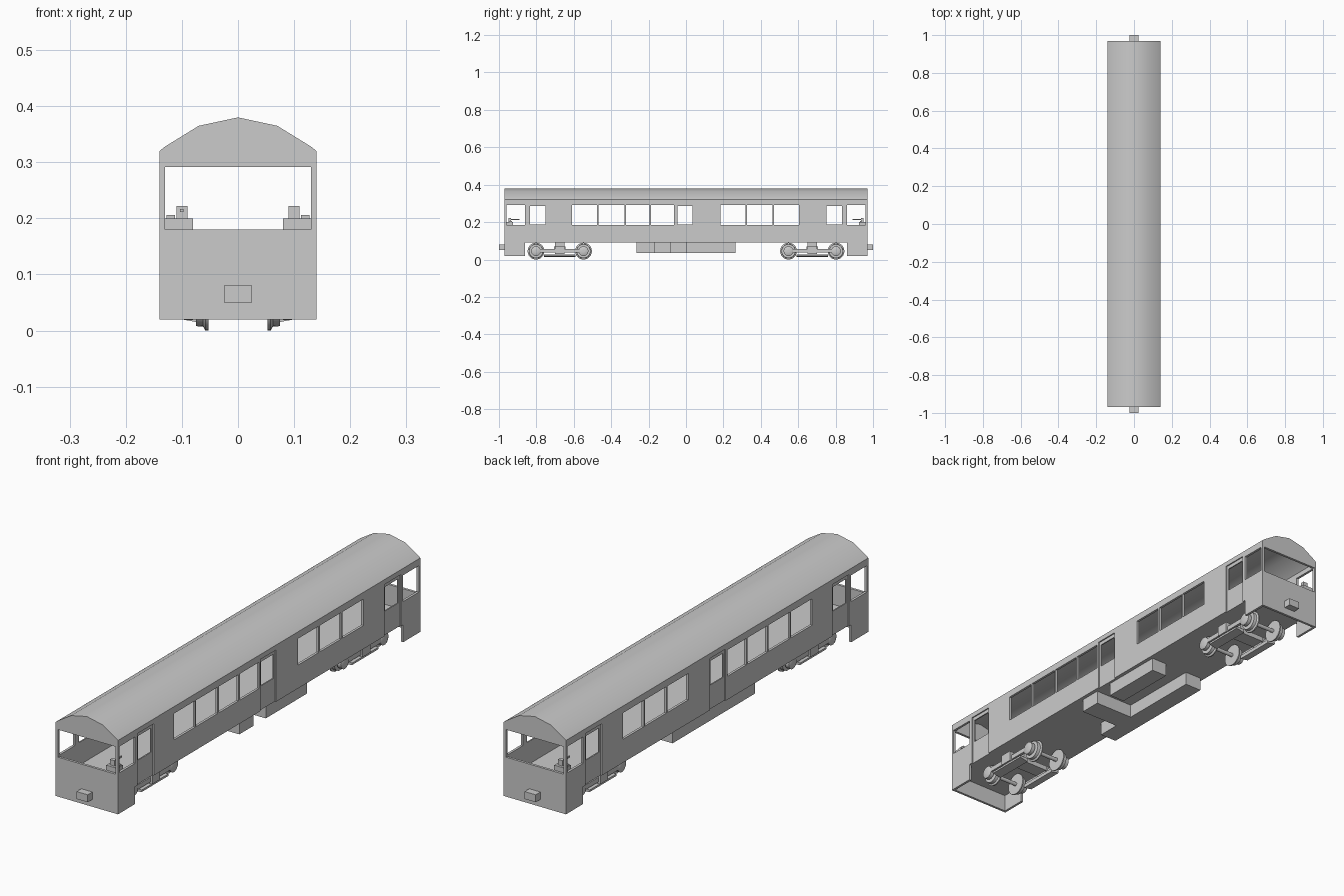
import bpy, bmesh, math
from mathutils import Matrix

if "Cube" in bpy.data.objects:
    bpy.data.objects.remove(bpy.data.objects["Cube"], do_unlink=True)

GREY = (0.6, 0.6, 0.6, 1)
paint = bpy.data.materials.new("plain_grey")
paint.diffuse_color = GREY
paint.use_nodes = True
paint.node_tree.nodes["Principled BSDF"].inputs["Base Color"].default_value = GREY


def finish(name, bm, smooth=None):
    bmesh.ops.recalc_face_normals(bm, faces=bm.faces)
    mesh = bpy.data.meshes.new(name)
    bm.to_mesh(mesh)
    bm.free()
    mesh.materials.append(paint)
    obj = bpy.data.objects.new(name, mesh)
    bpy.context.collection.objects.link(obj)
    if smooth:
        bpy.ops.object.select_all(action="DESELECT")
        obj.select_set(True)
        bpy.context.view_layer.objects.active = obj
        bpy.ops.object.shade_smooth_by_angle(angle=math.radians(smooth))
    return obj


def thicken(bm, vec):
    out = bmesh.ops.extrude_face_region(bm, geom=bm.faces[:])["geom"]
    bmesh.ops.translate(bm, vec=vec, verts=[v for v in out if isinstance(v, bmesh.types.BMVert)])


def box(name, xs, ys, zs):
    bm = bmesh.new()
    bmesh.ops.create_cube(bm, size=1)
    for v in bm.verts:
        v.co = [(a + b) / 2 + c * abs(b - a) for (a, b), c in zip((xs, ys, zs), v.co)]
    return finish(name, bm)


def prism(name, outline, y0, y1, smooth=None):
    """Extrude an x-z outline along y."""
    bm = bmesh.new()
    bm.faces.new([bm.verts.new((x, y0, z)) for x, z in outline])
    thicken(bm, (0, y1 - y0, 0))
    return finish(name, bm, smooth)


def panel(name, x, depth, outer, holes):
    """Upright wall in the y-z plane with rectangular openings."""
    rects = [outer] + holes
    ys = sorted({v for r in rects for v in r[:2]})
    zs = sorted({v for r in rects for v in r[2:]})
    bm = bmesh.new()
    grid = {(y, z): bm.verts.new((x, y, z)) for y in ys for z in zs}
    for a, b in zip(ys, ys[1:]):
        for c, d in zip(zs, zs[1:]):
            my, mz = (a + b) / 2, (c + d) / 2
            if not any(r[0] < my < r[1] and r[2] < mz < r[3] for r in holes):
                bm.faces.new([grid[p] for p in ((a, c), (b, c), (b, d), (a, d))])
    bmesh.ops.delete(bm, geom=[v for v in bm.verts if not v.link_faces], context="VERTS")
    thicken(bm, (depth, 0, 0))
    return finish(name, bm)


def lathe(name, profile, y, z, steps=24):
    """Spin (x, radius) points around an axle along x."""
    bm = bmesh.new()
    verts = [bm.verts.new((x, 0, r)) for x, r in profile]
    edges = [bm.edges.new(p) for p in zip(verts, verts[1:])]
    bmesh.ops.spin(bm, geom=verts + edges, cent=(0, 0, 0), axis=(1, 0, 0),
                   angle=math.tau, steps=steps)
    bmesh.ops.remove_doubles(bm, verts=bm.verts, dist=1e-5)
    bmesh.ops.translate(bm, vec=(0, y, z), verts=bm.verts)
    return finish(name, bm, 35)


# Body dimensions
W, L, T = 0.14, 0.97, 0.01
FLOOR, SILL, HEAD, EAVE = 0.09, 0.18, 0.292, 0.32

# Side walls with windows and recessed doors
windows = [(-0.61, -0.475), (-0.468, -0.33), (-0.322, -0.196), (-0.188, -0.065),
           (0.185, 0.318), (0.326, 0.462), (0.47, 0.605), (-0.96, -0.86), (0.86, 0.96)]
doors = [(-0.845, -0.74), (-0.055, 0.045), (0.74, 0.845)]
openings = [(a, b, SILL + 0.005, HEAD) for a, b in windows]
openings += [(a, b, FLOOR, 0.3) for a, b in doors]
openings.append((-0.86, 0.86, 0.02, FLOOR))
for s, side in ((1, "left"), (-1, "right")):
    panel(f"{side}_wall", s * W, -s * T, (-L, L, 0.02, EAVE), openings)
    for i, (a, b) in enumerate(doors):
        panel(f"{side}_door_{i + 1}", s * (W - 0.005), -s * 0.005, (a, b, FLOOR, 0.3),
              [(a + 0.01, b - 0.01, SILL + 0.007, 0.285)])

# Roof shell
half = [(W, EAVE), (0.13, 0.328), (0.07, 0.365)]
arch = half + [(0, 0.38)] + [(-x, z) for x, z in reversed(half)]
inner = [(x * 0.93, z - 0.008) for x, z in reversed(arch)]
prism("roof", arch + inner, -L, L, 30)

# Floor
box("floor", (-W + T, W - T), (-L + T, L - T), (FLOOR, FLOOR + 0.005))

# Both ends: lower wall, gable, coupler and driver's desk
for s, end in ((-1, "front"), (1, "back")):
    box(f"{end}_end_wall", (-W + T, W - T), (s * (L - T), s * L), (0.02, SILL))
    prism(f"{end}_gable", [(-W, HEAD), (W, HEAD)] + arch, s * (L - T), s * L)
    box(f"{end}_coupler", (-0.025, 0.025), (s * L, s), (0.05, 0.08))
    x = -s
    box(f"{end}_desk", (x * 0.08, x * 0.13), (s * 0.925, s * 0.96), (SILL, 0.2))
    box(f"{end}_gauge", (x * 0.09, x * 0.11), (s * 0.935, s * 0.95), (0.2, 0.222))
    box(f"{end}_switch", (x * 0.112, x * 0.127), (s * 0.93, s * 0.945), (0.2, 0.206))
    box(f"{end}_lever", (x * 0.097, x * 0.103), (s * 0.89, s * 0.935), (0.211, 0.217))

# Equipment boxes under the floor
UNDER = (0.035, FLOOR)
box("long_equipment_box", (-0.125, -0.05), (-0.265, 0.265), UNDER)
box("cross_equipment_box", (-0.05, 0.125), (-0.17, -0.08), UNDER)
box("short_equipment_box", (0.055, 0.125), (0, 0.265), UNDER)

# Bogies
wheel = [(0.053, 0.008), (0.053, 0.045), (0.058, 0.045), (0.062, 0.038),
         (0.075, 0.037), (0.075, 0.008), (0.1, 0.008), (0.1, 0)]
wheelset = [(-x, r) for x, r in reversed(wheel)] + wheel
axle_box = [(0.08, 0), (0.08, 0.026), (0.096, 0.026), (0.1, 0.018), (0.1, 0)]
AXLE_Z, HALF_BASE = 0.045, 0.127
for cy, end in ((-0.675, "front"), (0.675, "back")):
    box(f"{end}_bolster", (-0.085, 0.085), (cy - 0.03, cy + 0.03), (0.05, 0.07))
    box(f"{end}_pivot", (-0.03, 0.03), (cy - 0.025, cy + 0.025), (0.07, FLOOR))
    for d in (-HALF_BASE, HALF_BASE):
        lathe(f"{end}_wheelset", wheelset, cy + d, AXLE_Z)
    for s in (1, -1):
        box(f"{end}_side_frame", (s * 0.085, s * 0.097), (cy - HALF_BASE, cy + HALF_BASE),
            (0.037, 0.056))
        box(f"{end}_spring_box", (s * 0.08, s * 0.105), (cy - 0.025, cy + 0.025), (0.03, 0.073))
        prism(f"{end}_spring_plank", [(s * 0.062, 0.013), (s * 0.1, 0.02),
              (s * 0.1, 0.028), (s * 0.062, 0.028)], cy - 0.085, cy + 0.085)
        for d in (-HALF_BASE, HALF_BASE):
            lathe(f"{end}_axle_box", [(s * x, r) for x, r in axle_box], cy + d, AXLE_Z)
